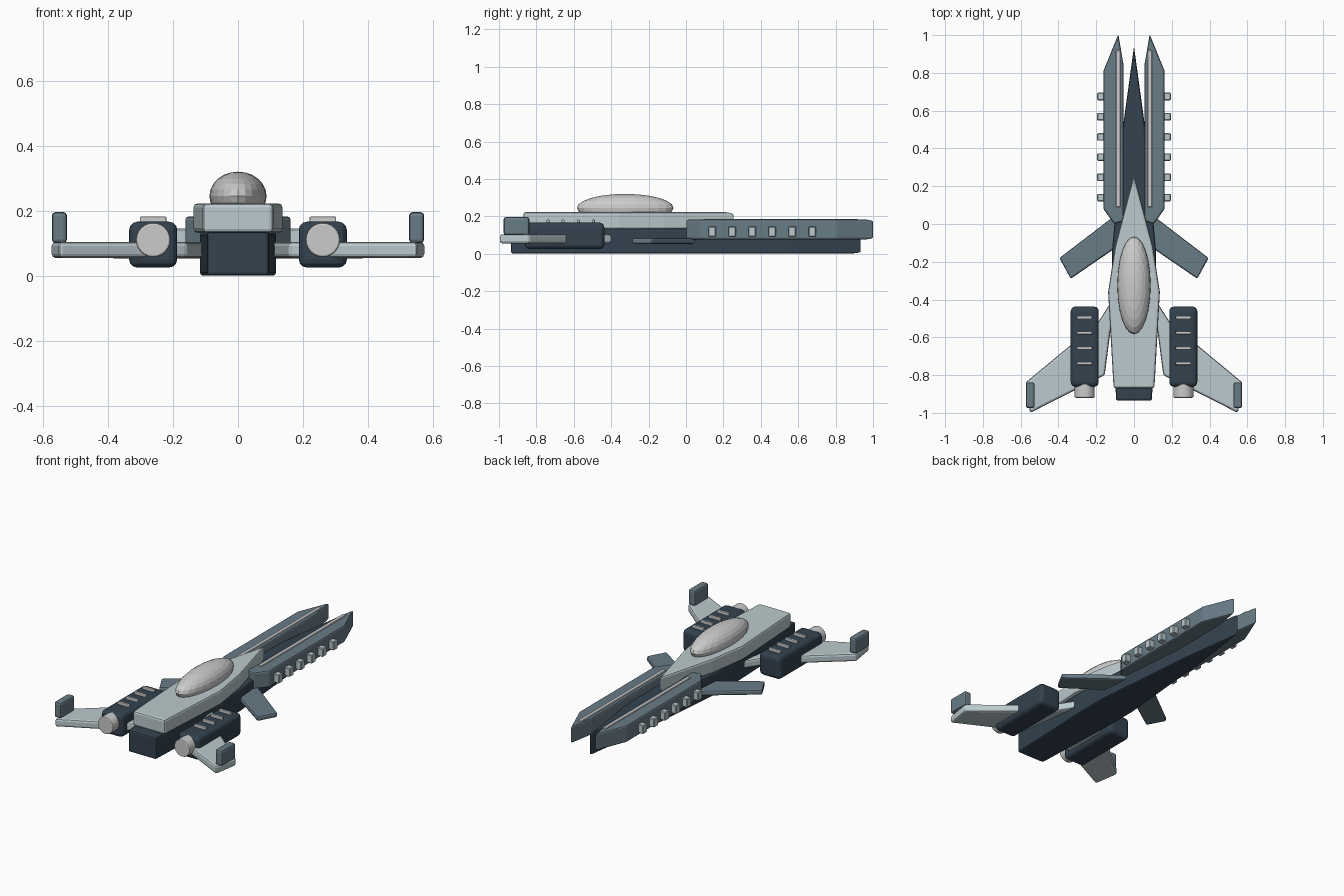
import bpy, bmesh
from mathutils import Matrix, Vector

if "Cube" in bpy.data.objects:
    bpy.data.objects.remove(bpy.data.objects["Cube"])


def material(name, rgb):
    m = bpy.data.materials.new(name)
    m.diffuse_color = (*rgb, 1)
    m.use_nodes = True
    m.node_tree.nodes["Principled BSDF"].inputs["Base Color"].default_value = m.diffuse_color
    return m


DARK = material("dark_navy", (0.033, 0.055, 0.078))
SLATE = material("slate", (0.14, 0.2, 0.24))
LIGHT = material("pale_blue_grey", (0.5, 0.59, 0.62))


def finish(name, bm, mat=None, bevel=0.0, segs=2, smooth=False):
    bmesh.ops.recalc_face_normals(bm, faces=bm.faces)
    me = bpy.data.meshes.new(name)
    bm.to_mesh(me)
    bm.free()
    ob = bpy.data.objects.new(name, me)
    bpy.context.collection.objects.link(ob)
    if mat:
        me.materials.append(mat)
    if bevel:
        b = ob.modifiers.new("bevel", 'BEVEL')
        b.width, b.segments = bevel, segs
        b.limit_method, b.angle_limit = 'ANGLE', 0.5
    return ob


def plate(name, outline, z0, z1, mat, bevel):
    """Extrude a top-view outline from z0 to z1."""
    bm = bmesh.new()
    face = bm.faces.new([bm.verts.new((x, y, z0)) for x, y in outline])
    up = bmesh.ops.extrude_face_region(bm, geom=[face])["geom"]
    bmesh.ops.translate(bm, vec=(0, 0, z1 - z0),
                        verts=[v for v in up if isinstance(v, bmesh.types.BMVert)])
    return finish(name, bm, mat, bevel)


def box(name, lo, hi, mat=None, bevel=0.0, segs=2):
    lo, hi = Vector(lo), Vector(hi)
    bm = bmesh.new()
    bmesh.ops.create_cube(bm, size=1, matrix=Matrix.Translation((lo + hi) / 2)
                          @ Matrix.Diagonal((*(hi - lo), 1)))
    return finish(name, bm, mat, bevel, segs)


def both_sides(half):
    return half + [(-x, y) for x, y in reversed(half) if x > 0]


def mirrored(ob):
    m = ob.modifiers.new("mirror", 'MIRROR')
    m.use_axis[0] = True
    return ob


# Hull: dark keel and pale upper deck
plate("lower_hull", both_sides([(0, 0.94), (0.055, 0.54), (0.117, -0.15),
                                (0.117, -0.35), (0.095, -0.935)]), 0, 0.135, DARK, 0.01)
plate("upper_deck", both_sides([(0, 0.26), (0.1, -0.12), (0.137, -0.36),
                                (0.108, -0.87)]), 0.132, 0.222, LIGHT, 0.012)

# Canopy
bm = bmesh.new()
bmesh.ops.create_uvsphere(bm, u_segments=24, v_segments=12, radius=1,
                          matrix=Matrix.Translation((0, -0.325, 0.245))
                          @ Matrix.Diagonal((0.088, 0.258, 0.075, 1)))
finish("canopy", bm)

# Forward rails with top strips and side studs
mirrored(plate("forward_rail", [(0.055, 0.015), (0.105, 0.0), (0.162, 0.08), (0.162, 0.81),
                                (0.083, 1.005), (0.055, 0.84)], 0.077, 0.182, SLATE, 0.01))
mirrored(box("rail_strip", (0.071, 0.09, 0.172), (0.096, 0.92, 0.187), None, 0.003, 1))
for i in range(6):
    y = 0.14 + i * 0.107
    mirrored(box("rail_stud", (0.15, y - 0.02, 0.092), (0.195, y + 0.02, 0.145),
                 LIGHT, 0.004, 1))

# Canards
mirrored(plate("canard", [(0.08, 0.06), (0.12, 0.03), (0.395, -0.18), (0.335, -0.29),
                          (0.08, -0.115)], 0.053, 0.085, SLATE, 0.01))

# Rear wings and winglets
mirrored(plate("rear_wing", [(0.1, -0.38), (0.19, -0.52), (0.575, -0.84),
                             (0.55, -1.0), (0.155, -0.8)], 0.055, 0.104, LIGHT, 0.012))
mirrored(box("winglet", (0.526, -0.975, 0.1), (0.573, -0.838, 0.196), SLATE, 0.012))

# Engine pods with nozzles and vents
mirrored(box("engine_pod", (0.187, -0.862, 0.025), (0.335, -0.437, 0.166), DARK, 0.025, 3))
bm = bmesh.new()
bmesh.ops.create_cone(bm, cap_ends=True, segments=24, radius1=0.053, radius2=0.053, depth=0.1,
                      matrix=Matrix.Translation((0.261, -0.87, 0.11))
                      @ Matrix.Rotation(1.5707963, 4, 'X'))
mirrored(finish("engine_nozzle", bm, None, 0.006))
for i in range(4):
    y = -0.495 - i * 0.081
    mirrored(box("pod_vent", (0.22, y - 0.008, 0.16), (0.302, y + 0.008, 0.182), None, 0.004))
